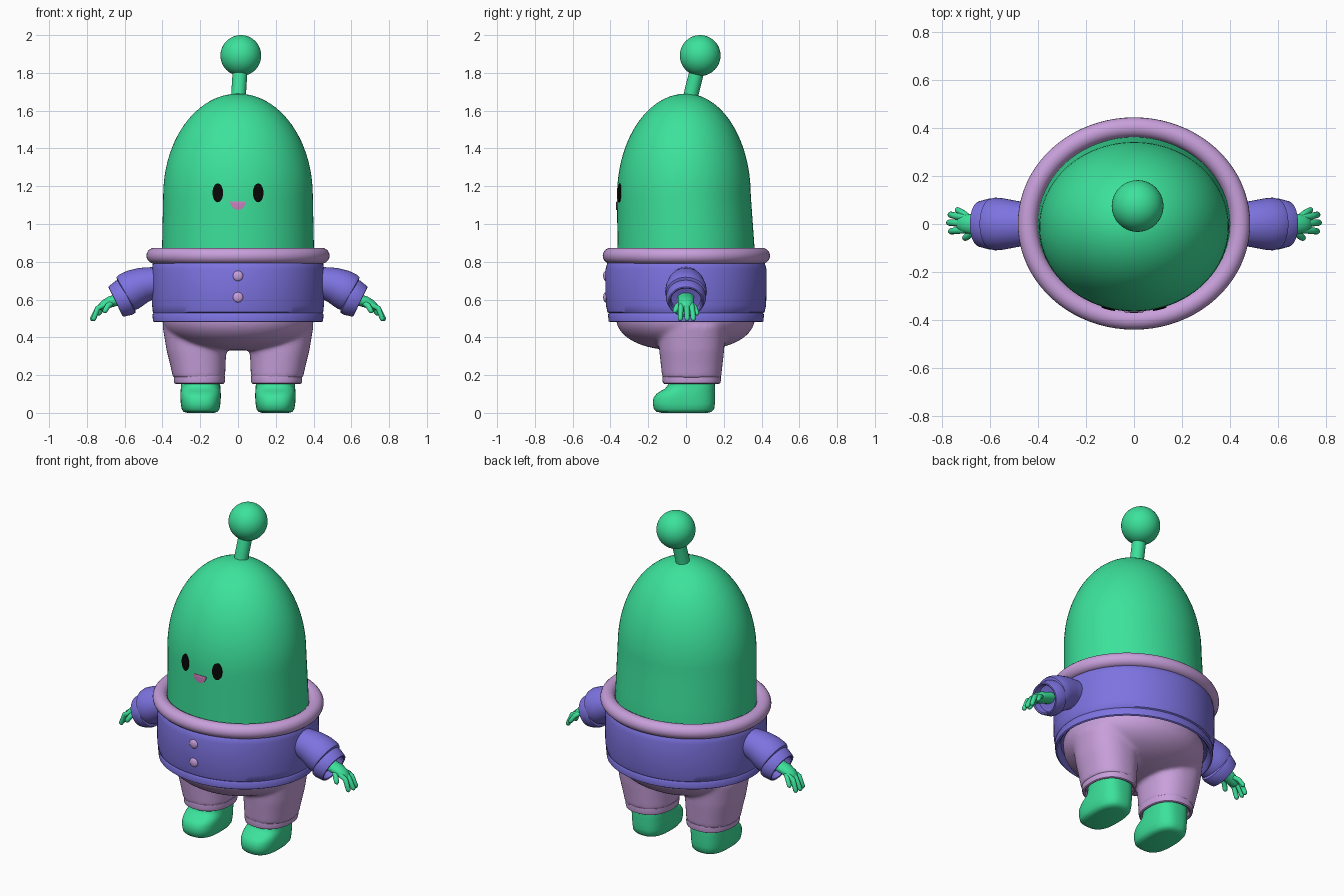
import bpy, bmesh, math
from mathutils import Vector as V

if "Cube" in bpy.data.objects:
    bpy.data.objects.remove(bpy.data.objects["Cube"])

X, Y = V((1, 0, 0)), V((0, 1, 0))
TAU = 2 * math.pi


def material(name, rgb):
    m = bpy.data.materials.new(name)
    m.diffuse_color = (*rgb, 1)
    m.use_nodes = True
    m.node_tree.nodes["Principled BSDF"].inputs["Base Color"].default_value = m.diffuse_color
    return m


GREEN = material("green skin", (0.045, 0.76, 0.33))
PURPLE = material("purple knit", (0.205, 0.171, 0.75))
LILAC = material("lilac cloth", (0.578, 0.35, 0.71))
PINK = material("pink mouth", (0.6, 0.22, 0.52))
BLACK = material("black eye", (0.002, 0.002, 0.002))


def finish(ob, mat, mirror=False, angle=40):
    ob.data.materials.append(mat)
    bpy.ops.object.select_all(action='DESELECT')
    ob.select_set(True)
    bpy.context.view_layer.objects.active = ob
    bpy.ops.object.shade_smooth_by_angle(angle=math.radians(angle))
    if mirror:
        mod = ob.modifiers.new("mirror", 'MIRROR')
        mod.use_mirror_merge = False
    return ob


def mesh_from_loops(name, mat, shells, mirror=False, closed=False):
    """Each shell is a list of equal-length point loops, skinned in order."""
    bm = bmesh.new()
    for loops in shells:
        rows = [[bm.verts.new(p) for p in loop] for loop in loops]
        n = len(rows[0])
        pairs = list(zip(rows, rows[1:]))
        if closed:
            pairs.append((rows[-1], rows[0]))
        for a, b in pairs:
            for i in range(n):
                j = (i + 1) % n
                bm.faces.new((a[i], a[j], b[j], b[i]))
        if not closed:
            bm.faces.new(rows[0][::-1])
            bm.faces.new(rows[-1])
    bmesh.ops.recalc_face_normals(bm, faces=bm.faces)
    me = bpy.data.meshes.new(name)
    bm.to_mesh(me)
    bm.free()
    ob = bpy.data.objects.new(name, me)
    bpy.context.collection.objects.link(ob)
    return finish(ob, mat, mirror)


def ring(c, u, v, n, p=2.0):
    def pw(t):
        return math.copysign(abs(t) ** (2 / p), t)
    return [V(c) + u * pw(math.cos(TAU * i / n)) + v * pw(math.sin(TAU * i / n))
            for i in range(n)]


def stack(rows, n=64, p=2.0):
    """Horizontal sections: (z, cx, cy, rx, ry)."""
    return [ring((cx, cy, z), X * rx, Y * ry, n, p) for z, cx, cy, rx, ry in rows]


def sweep(points, radii, n=16, ref=Y, flat=1.0):
    """Round sections along a path; flat scales the width along ref."""
    pts = [V(p) for p in points]
    out = []
    for i, p in enumerate(pts):
        t = (pts[min(i + 1, len(pts) - 1)] - pts[max(i - 1, 0)]).normalized()
        u = (ref - t * ref.dot(t)).normalized()
        out.append(ring(p, u * radii[i] * flat, t.cross(u) * radii[i], n))
    return out


# Head: tall dome
def head_dims(z):
    f = min(max((z - 0.87) / 0.28, 0), 1)
    k = math.sqrt(max(0, 1 - ((z - 1.15) / 0.54) ** 2)) if z > 1.15 else 1
    return (0.402 - 0.006 * f) * k, (0.363 - 0.009 * f) * k, -0.011 * f * k


def head_row(z):
    rx, ry, cy = head_dims(z)
    return (z, 0, cy, rx, ry)


zs = [0.7, 0.87, 0.94, 1.01, 1.08] + [1.15 + 0.54 * math.sin(math.radians(a))
                                      for a in [*range(0, 88, 4), 87, 89]]
mesh_from_loops("head", GREEN, [stack([head_row(z) for z in zs], 80)])

# Antenna
mesh_from_loops("antenna_stalk", GREEN, [sweep(
    [(0.002, 0.02, 1.64), (0.004, 0.03, 1.70), (0.012, 0.063, 1.83)],
    [0.04, 0.039, 0.039], 24, X)])
bpy.ops.mesh.primitive_uv_sphere_add(segments=40, ring_count=24, radius=0.108,
                                     location=(0.015, 0.075, 1.892))
bpy.context.object.name = "antenna_ball"
finish(bpy.context.object, GREEN)


# Face: thin plates that follow the head
def face_plate(name, mat, cx, cz, outline, mirror=False):
    def loop(s, d):
        pts = []
        for x, z in outline:
            px, pz = cx + x * s, cz + z * s
            rx, ry, cy = head_dims(pz)
            pts.append((px, cy - ry * math.sqrt(1 - (px / rx) ** 2) - d, pz))
        return pts
    mesh_from_loops(name, mat, [[loop(1, -0.003), loop(1, 0.005),
                                 loop(0.6, 0.006), loop(0.2, 0.006)]], mirror)


face_plate("eye", BLACK, 0.107, 1.165,
           [(0.028 * math.cos(TAU * i / 28), 0.05 * math.sin(TAU * i / 28))
            for i in range(28)], True)
face_plate("mouth", PINK, 0, 1.108,
           [(0.042 * math.cos(math.pi * (1 + i / 16)),
             0.012 + 0.045 * math.sin(math.pi * (1 + i / 16))) for i in range(17)])

# Sweater body with hem, hollow underneath
mesh_from_loops("sweater", PURPLE, [stack([(z, 0, 0, rx, ry) for z, rx, ry in [
    (0.54, 0.36, 0.32), (0.52, 0.42, 0.38), (0.49, 0.432, 0.392), (0.48, 0.442, 0.402),
    (0.485, 0.45, 0.41), (0.52, 0.453, 0.413), (0.528, 0.448, 0.408),
    (0.533, 0.451, 0.416), (0.57, 0.455, 0.424), (0.66, 0.457, 0.427),
    (0.76, 0.455, 0.426), (0.80, 0.45, 0.415), (0.83, 0.42, 0.38)]], 80)])

# Rolled collar
mesh_from_loops("collar", LILAC, [stack([
    (0.832 + 0.042 * math.sin(a), 0, 0.002, 0.443 + 0.042 * math.cos(a),
     0.401 + 0.042 * math.cos(a)) for a in [TAU * i / 20 for i in range(20)]], 80)],
    closed=True)

# Buttons
for i, z in enumerate((0.725, 0.612)):
    bpy.ops.mesh.primitive_uv_sphere_add(segments=24, ring_count=14, radius=0.027,
                                         location=(0, -0.425, z))
    ob = bpy.context.object
    ob.name = f"button_{i + 1}"
    ob.scale.y = 0.5
    finish(ob, LILAC)

# Trousers: bowl and legs melted together
bowl = []
for i in range(1, 13):
    t = math.radians(90 * i / 12)
    r = math.sin(t) ** 0.8
    bowl.append((0.50 - 0.17 * math.cos(t), 0, -0.003, 0.402 * r, 0.368 * r))
bowl.append((0.56, 0, -0.003, 0.40, 0.365))
shells = [stack(bowl, 64)]
for s in (-1, 1):
    shells.append(stack([(z, s * cx, 0.03, rx, ry) for z, cx, rx, ry in [
        (0.185, 0.206, 0.138, 0.156), (0.25, 0.212, 0.146, 0.163),
        (0.33, 0.22, 0.158, 0.172), (0.46, 0.235, 0.165, 0.18)]], 48, 2.3))
pants = mesh_from_loops("trousers", LILAC, shells)
rem = pants.modifiers.new("melt", 'REMESH')
rem.mode = 'VOXEL'
rem.voxel_size = 0.011
rem.use_smooth_shade = True
smo = pants.modifiers.new("soften", 'SMOOTH')
smo.factor = 0.5
smo.iterations = 10

# Trouser cuffs, hollow underneath
mesh_from_loops("trouser_cuff", LILAC, [stack([
    (z, 0.204, 0.03, 0.134 + d, 0.153 + d) for z, d in [
        (0.185, -0.04), (0.175, -0.022), (0.158, -0.016), (0.154, -0.008),
        (0.158, -0.001), (0.175, 0.002), (0.194, 0.001), (0.203, -0.008),
        (0.215, -0.03)]], 48, 2.3)], True)

# Feet
mesh_from_loops("foot", GREEN, [stack([
    (z, 0.198, (f + b) / 2, rx, (b - f) / 2) for z, f, b, rx in [
        (0.0, -0.13, 0.115, 0.07), (0.006, -0.155, 0.135, 0.09),
        (0.02, -0.17, 0.149, 0.1), (0.05, -0.176, 0.153, 0.105),
        (0.08, -0.172, 0.154, 0.107), (0.1, -0.157, 0.154, 0.107),
        (0.115, -0.135, 0.154, 0.106), (0.128, -0.112, 0.154, 0.105),
        (0.145, -0.097, 0.153, 0.104), (0.2, -0.09, 0.152, 0.102)]], 48, 2.7)], True)

# Sleeves
mesh_from_loops("sleeve", PURPLE, [sweep(
    [(0.38, 0, 0.69), (0.45, 0, 0.688), (0.50, 0, 0.678), (0.545, 0, 0.66),
     (0.578, 0, 0.642), (0.594, 0, 0.632), (0.602, 0, 0.628)],
    [0.08, 0.084, 0.093, 0.101, 0.104, 0.1, 0.08], 40, Y, 1.06)], True)

# Sleeve cuffs, hollow at the wrist
axis, end = V((0.9, 0, -0.44)).normalized(), V((0.648, 0, 0.588))
side = axis.cross(Y)
mesh_from_loops("sleeve_cuff", PURPLE, [[
    ring(end + axis * s, Y * r * 1.06, side * r, 40) for s, r in [
        (-0.075, 0.085), (-0.068, 0.098), (-0.05, 0.1), (-0.01, 0.091), (-0.002, 0.088),
        (0, 0.083), (-0.004, 0.077), (-0.04, 0.074), (-0.045, 0.04)]]], True)

# Hands: wrist and palm, three fingers, thumb and little finger
hand = [sweep([(0.59, 0, 0.615), (0.64, 0, 0.598), (0.675, 0, 0.588), (0.705, 0, 0.574),
               (0.725, 0, 0.56), (0.735, 0, 0.55)],
              [0.03, 0.03, 0.03, 0.026, 0.021, 0.012], 20, Y, 1.45)]


def finger(a, b, c, r):
    a, b, c = V(a), V(b), V(c)
    tip = (c - b).normalized() * r
    return sweep([a, b, c - tip, c - tip * 0.4, c], [r, r, r * 0.92, r * 0.75, r * 0.25], 14)


for y0, y1, tx in ((-0.024, -0.031, 0.768), (0.002, 0.006, 0.777), (0.026, 0.04, 0.77)):
    hand.append(finger((0.70, y0, 0.575), (0.742, (y0 + y1) / 2, 0.555),
                       (tx, y1, 0.487), 0.0145))
hand.append(finger((0.665, -0.02, 0.585), (0.69, -0.047, 0.565),
                   (0.71, -0.062, 0.53), 0.015))
hand.append(finger((0.685, 0.022, 0.58), (0.715, 0.046, 0.56),
                   (0.742, 0.062, 0.518), 0.0135))
mesh_from_loops("hand", GREEN, hand, True)
